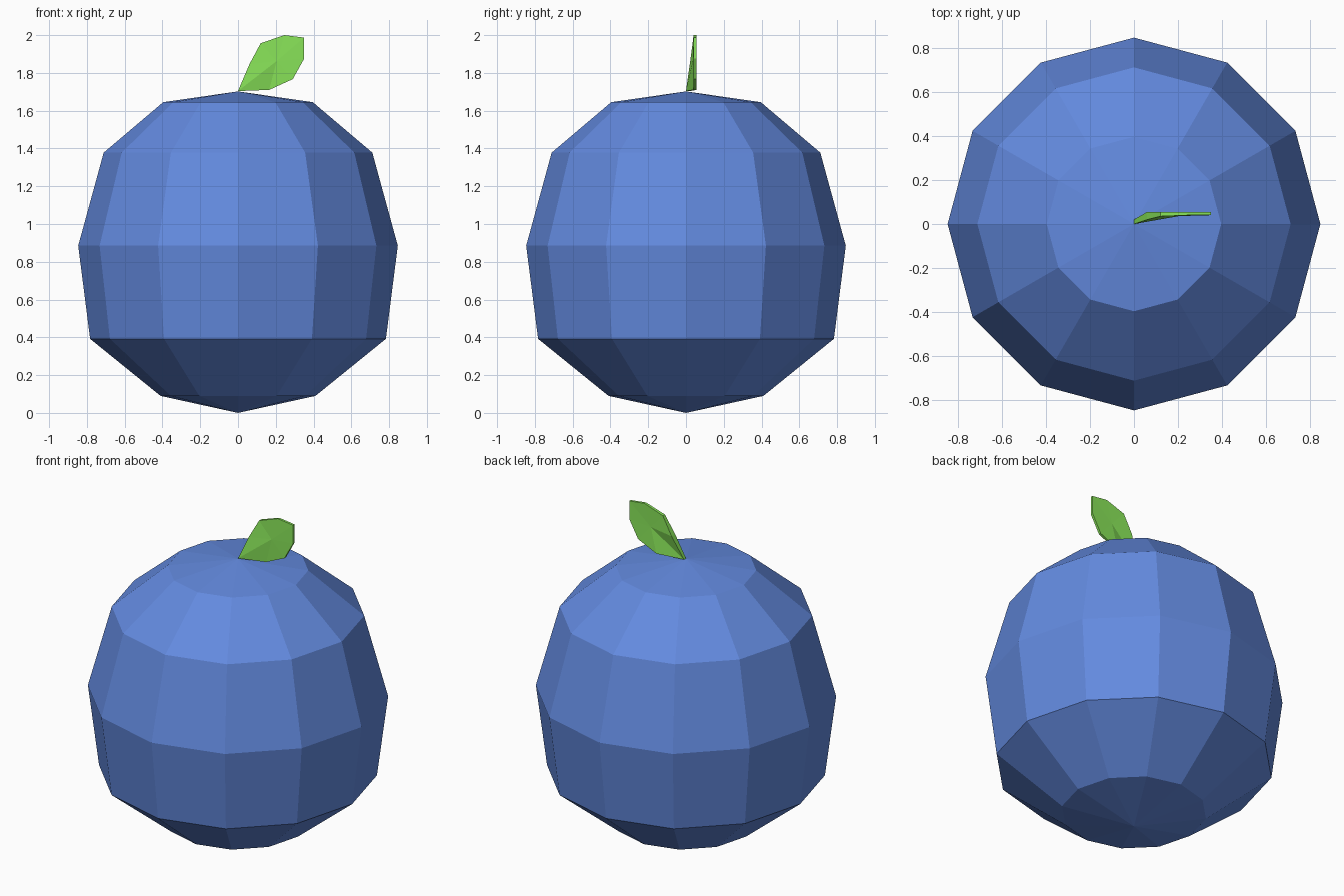
import bpy, bmesh
from math import sin, cos, pi

if "Cube" in bpy.data.objects:
    bpy.data.objects.remove(bpy.data.objects["Cube"])

SIDES = 12


def make_object(name, bm, color):
    bmesh.ops.recalc_face_normals(bm, faces=bm.faces[:])
    mesh = bpy.data.meshes.new(name)
    bm.to_mesh(mesh)
    bm.free()
    mat = bpy.data.materials.new(name + "_color")
    mat.diffuse_color = color
    mat.use_nodes = True
    mat.node_tree.nodes["Principled BSDF"].inputs["Base Color"].default_value = mat.diffuse_color
    mesh.materials.append(mat)
    obj = bpy.data.objects.new(name, mesh)
    bpy.context.collection.objects.link(obj)
    return obj


# Round berry: faceted lathe of (radius, height) rings between two poles
bm = bmesh.new()
profile = [(0.41, 0.09), (0.783, 0.392), (0.846, 0.885), (0.711, 1.378), (0.396, 1.645)]
rings = [[bm.verts.new((r * cos(2 * pi * i / SIDES), r * sin(2 * pi * i / SIDES), z))
          for i in range(SIDES)] for r, z in profile]
bottom, top = bm.verts.new((0, 0, 0)), bm.verts.new((0, 0, 1.702))
for i in range(SIDES):
    j = (i + 1) % SIDES
    bm.faces.new((bottom, rings[0][j], rings[0][i]))
    bm.faces.new((top, rings[-1][i], rings[-1][j]))
    for a, b in zip(rings, rings[1:]):
        bm.faces.new((a[i], a[j], b[j], b[i]))
make_object("fruit_body", bm, (0.125, 0.255, 0.74, 1))

# Leaf: outline as (x, z, front y, back y), fanned around a centre point
outline = [(0.0, 1.704, 0.0, 0.02), (0.165, 1.71, 0.04, 0.055), (0.29, 1.767, 0.04, 0.055),
           (0.35, 1.875, 0.04, 0.055), (0.35, 1.987, 0.04, 0.055), (0.245, 2.0, 0.04, 0.055),
           (0.12, 1.957, 0.035, 0.055), (0.06, 1.845, 0.02, 0.055)]
bm = bmesh.new()
front = [bm.verts.new((x, yf, z)) for x, z, yf, yb in outline]
back = [bm.verts.new((x, yb, z)) for x, z, yf, yb in outline]
front_mid = bm.verts.new((0.205, 0.036, 1.863))
back_mid = bm.verts.new((0.205, 0.052, 1.863))
for i in range(len(outline)):
    j = (i + 1) % len(outline)
    bm.faces.new((front[i], front[j], front_mid))
    bm.faces.new((back[j], back[i], back_mid))
    bm.faces.new((front[i], back[i], back[j], front[j]))
make_object("leaf", bm, (0.25, 0.78, 0.1, 1))
